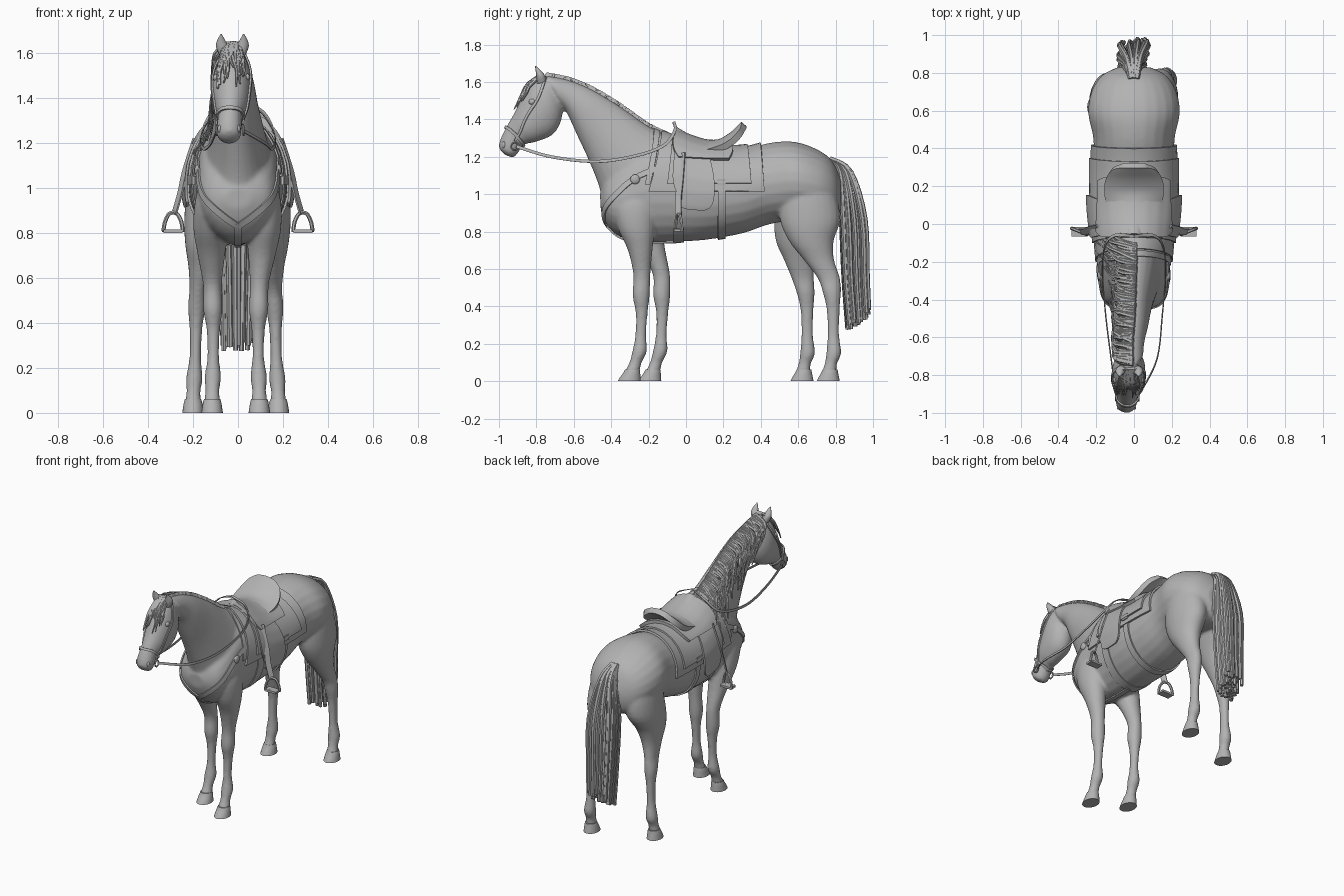
import bpy, bmesh, math, random
from mathutils import Vector
from mathutils.bvhtree import BVHTree

random.seed(7)
rnd = random.uniform
scene = bpy.context.scene
if "Cube" in bpy.data.objects:
    bpy.data.objects.remove(bpy.data.objects["Cube"])
grey = bpy.data.materials.new("plain grey")
grey.use_nodes = True
grey.diffuse_color = (.45, .45, .45, 1)
grey.node_tree.nodes["Principled BSDF"].inputs["Base Color"].default_value = grey.diffuse_color

def finish(name, data, *mods):
    """Make an object, bake its modifiers and shade it."""
    temp = bpy.data.objects.new(name, data)
    scene.collection.objects.link(temp)
    for kind, options in mods:
        mod = temp.modifiers.new(kind, kind)
        for key, value in options.items():
            setattr(mod, key, value)
    bpy.context.view_layer.update()
    deps = bpy.context.evaluated_depsgraph_get()
    mesh = bpy.data.meshes.new_from_object(temp.evaluated_get(deps))
    bpy.data.objects.remove(temp)
    mesh.materials.clear()
    mesh.materials.append(grey)
    mesh.shade_smooth()
    mesh.set_sharp_from_angle(angle=math.radians(45))
    ob = bpy.data.objects.new(name, mesh)
    scene.collection.objects.link(ob)
    return ob

def to_mesh(bm, name):
    bmesh.ops.recalc_face_normals(bm, faces=bm.faces)
    mesh = bpy.data.meshes.new(name)
    bm.to_mesh(mesh)
    bm.free()
    return mesh

def spline(rows, steps):
    """Smooth interpolation through rows of numbers."""
    out, last = [], len(rows) - 1
    for i in range(last):
        a, b, c, d = (rows[min(max(i + k, 0), last)] for k in (-1, 0, 1, 2))
        for k in range(steps):
            t = k / steps
            out.append(tuple(q + t * (r - p + t * (2 * p - 5 * q + 4 * r - s + t * (3 * (q - r) + s - p))) / 2
                             for p, q, r, s in zip(a, b, c, d)))
    return out + [tuple(rows[-1])]

def loft(bm, rows, sides=24, steps=4):
    """Closed skin over ellipses: row = upper y, z, lower y, z, half width, x."""
    rings = []
    for y1, z1, y2, z2, w, x in spline(rows, steps):
        c = Vector((x, (y1 + y2) / 2, (z1 + z2) / 2))
        h = Vector((0, (y1 - y2) / 2, (z1 - z2) / 2))
        angles = [math.tau * k / sides for k in range(sides)]
        rings.append([bm.verts.new(c + h * math.cos(a) + Vector((w * math.sin(a), 0, 0))) for a in angles])
    for a, b in zip(rings, rings[1:]):
        for k in range(sides):
            bm.faces.new((a[k], a[k - 1], b[k - 1], b[k]))
    bm.faces.new(rings[0])
    bm.faces.new(rings[-1])

def leg_rows(rows, side, shift):
    """Leg row = z, y, depth radius, x, width radius; the lower leg is shifted."""
    out = []
    for z, y, ry, x, rx in rows:
        f = min(1, max(0, (.95 - z) / .4))
        y += shift * f
        out.append((y - ry, z, y + ry, z, rx, side * x - (.02 * f if side < 0 else 0)))
    return out

torso = [(-.46, 1, -.455, .91, .06, 0), (-.42, 1.1, -.42, .83, .14, 0), (-.33, 1.2, -.34, .765, .178, 0),
         (-.2, 1.3, -.2, .745, .19, 0), (-.08, 1.31, -.08, .745, .2, 0), (.1, 1.25, .1, .755, .218, 0),
         (.3, 1.24, .3, .79, .218, 0), (.45, 1.275, .45, .84, .215, 0), (.58, 1.28, .6, .86, .243, 0),
         (.7, 1.24, .72, .85, .222, 0), (.78, 1.18, .8, .87, .165, 0), (.83, 1.08, .83, .92, .085, 0)]
neck = [(-.08, 1.31, -.44, .92, .15, 0), (-.2, 1.365, -.465, 1.04, .125, 0), (-.35, 1.47, -.52, 1.18, .1, -.005),
        (-.5, 1.56, -.58, 1.31, .085, -.01), (-.62, 1.61, -.63, 1.42, .075, -.02), (-.74, 1.635, -.66, 1.47, .07, -.02)]
head = [(-.76, 1.64, -.66, 1.5, .05, -.02), (-.83, 1.59, -.665, 1.4, .082, -.025), (-.875, 1.52, -.71, 1.32, .088, -.03),
        (-.915, 1.44, -.8, 1.28, .073, -.03), (-.955, 1.37, -.865, 1.265, .055, -.035),
        (-.99, 1.3, -.895, 1.225, .056, -.04), (-1, 1.25, -.91, 1.205, .05, -.04), (-.975, 1.215, -.93, 1.195, .025, -.04)]
fore_leg = [(1.06, -.25, .06, .11, .04), (.95, -.27, .115, .115, .075), (.82, -.265, .1, .115, .077),
            (.7, -.245, .066, .106, .061), (.57, -.236, .046, .095, .042), (.46, -.24, .046, .092, .043),
            (.37, -.237, .033, .09, .03), (.25, -.242, .029, .09, .026), (.16, -.248, .039, .092, .037),
            (.1, -.27, .033, .094, .031), (.05, -.288, .04, .095, .037)]
hind_leg = [(1.15, .64, .06, .11, .05), (1.03, .65, .14, .12, .1), (.87, .663, .162, .135, .1),
            (.75, .67, .12, .145, .08), (.65, .71, .082, .15, .056), (.55, .764, .06, .157, .039),
            (.47, .78, .048, .163, .04), (.38, .787, .035, .167, .029), (.25, .788, .031, .17, .026),
            (.15, .79, .04, .175, .037), (.095, .775, .033, .178, .031), (.05, .765, .04, .18, .037)]
sides = ((1, "left"), (-1, "right"))
legs = (("front", fore_leg, {1: 0, -1: .11}, -.29, .095), ("hind", hind_leg, {1: 0, -1: -.14}, .768, .18))

# Horse body: overlapping lofts fused into one smooth skin
bm = bmesh.new()
for rows in (torso, neck, head):
    loft(bm, rows)
for part, rows, shifts, _, _ in legs:
    for s, _ in sides:
        loft(bm, leg_rows(rows, s, shifts[s]))
body = finish("horse_body", to_mesh(bm, "body"), ("REMESH", dict(mode="VOXEL", voxel_size=.009)),
              ("SMOOTH", dict(factor=.5, iterations=9)))
body.data.shade_smooth()
tree = BVHTree.FromPolygons([v.co for v in body.data.vertices], [tuple(p.vertices) for p in body.data.polygons])

def snap(p, off):
    spot, normal, _, _ = tree.find_nearest(Vector(p))
    return spot + normal * off

def sheet(name, rows, thick):
    """Thickened grid over rows of points."""
    bm = bmesh.new()
    grid = [[bm.verts.new(p) for p in row] for row in rows]
    for a, b in zip(grid, grid[1:]):
        for j in range(len(a) - 1):
            bm.faces.new((a[j], a[j + 1], b[j + 1], b[j]))
    return finish(name, to_mesh(bm, name), ("SOLIDIFY", dict(thickness=thick, offset=0)))

def drape(name, outline, off, thick):
    """Layer over the barrel: row = angle from the top, front y, rear y."""
    rows = []
    for a, y0, y1 in spline(outline, 12):
        out = Vector((math.sin(math.radians(a)), 0, math.cos(math.radians(a))))
        axes = [Vector((0, y0 + (y1 - y0) * k / 10, 1)) for k in range(11)]
        rows.append([(tree.ray_cast(p + out, -out)[0] or p + out * .2) + out * off for p in axes])
    return sheet(name, rows, thick)

def strap(name, points, width, thick=.008, normal=None):
    """Flat band, laid on the skin unless a normal is given."""
    spots = [Vector(p) if normal else snap(p, .006) for p in spline(points, 8)]
    rows = []
    for i, p in enumerate(spots):
        along = spots[min(i + 1, len(spots) - 1)] - spots[max(i - 1, 0)]
        facing = Vector(normal) if normal else tree.find_nearest(p)[1]
        across = along.cross(facing).normalized() * width / 2
        rows.append((p - across, p + across))
    return sheet(name, rows, thick)

def tubes(name, paths, radius, tip=1, cyclic=False):
    curve = bpy.data.curves.new(name, "CURVE")
    curve.dimensions = "3D"
    curve.bevel_depth, curve.bevel_resolution, curve.use_fill_caps = radius, 1, True
    for points in paths:
        line = curve.splines.new("POLY")
        line.points.add(len(points) - 1)
        line.use_cyclic_u = cyclic
        for i, p in enumerate(points):
            line.points[i].co = (*p, 1)
            line.points[i].radius = 1 + (tip - 1) * i / len(points)
    return finish(name, curve)

def solid(name, place, size, round_shape=True):
    bm = bmesh.new()
    if round_shape:
        bmesh.ops.create_uvsphere(bm, u_segments=16, v_segments=10, radius=1)
    else:
        bmesh.ops.create_cube(bm, size=1)
    bmesh.ops.scale(bm, vec=size, verts=bm.verts)
    bmesh.ops.translate(bm, vec=place, verts=bm.verts)
    return finish(name, to_mesh(bm, name))

# Hooves
for part, _, shifts, y, x in legs:
    for s, label in sides:
        bm = bmesh.new()
        back = .014 if part == "front" else .008
        loft(bm, leg_rows([(.062, y + .003, .04, x, .036), (.045, y, .045, x, .041), (.02, y - back * .6, .055, x, .045),
                           (0, y - back, .062, x, .048)], s, shifts[s]), steps=2)
        finish(f"{part}_hoof_{label}", to_mesh(bm, "hoof"))

# Ears, eyes and nostrils
for s, label in sides:
    x = -.025 + s * .04
    bm = bmesh.new()
    loft(bm, [(-.795, 1.59, -.745, 1.6, .02, x), (-.8, 1.625, -.755, 1.635, .027, x + s * .006),
              (-.803, 1.655, -.775, 1.66, .018, x + s * .01), (-.808, 1.685, -.802, 1.685, .003, x + s * .01)], 12)
    finish(f"ear_{label}", to_mesh(bm, "ear"))
    solid(f"eye_{label}", snap((-.03 + s * .1, -.835, 1.5), -.004), (.012, .019, .016))
    solid(f"nostril_rim_{label}", snap((-.04 + s * .06, -.985, 1.265), -.003), (.009, .01, .018))

# Tail: hanging strands
strands = []
for _ in range(65):
    x, j = rnd(-.07, .065), rnd(-.085, .045)
    strands.append(spline([(x * .25, .77, 1.19), (x * .6, .86 + j * .5, 1.12), (x * 1.2, .915 + j, .87),
                           (x * 1.1, .928 + j, .55), (x, .94 + j * .9, .34 + j * .5 + rnd(-.03, .03))], 4))
tubes("tail", strands, .014, .8)

# Mane lying over the right side of the neck, and forelock
strands = []
for y, z, _, _, _, x in spline(neck, 18)[6:]:
    drop, sweep = rnd(.1, .3), rnd(.2, .8)
    path = [(x + .015, y, z + .003)]
    for f in (.15, .5, 1):
        path.append(snap((x - .06 - .1 * f, y + sweep * drop * f + rnd(-.02, .02), z - drop * f), rnd(.006, .022)))
    strands.append(spline(path, 4))
tubes("mane", strands, .014, .2)
strands = []
for _ in range(30):
    x, fall = rnd(-.08, .075), rnd(.4, 1.1)
    strands.append(spline([(-.025 + x * .4, -.765, 1.645)] + [
        snap((-.03 + x * (.8 + f * .8) + rnd(-.015, .015), -.84 - .1 * f, 1.62 - .15 * f), .014)
        for f in (.2 * fall, .6 * fall, fall)], 4))
tubes("forelock", strands, .012, .2)

# Saddle blanket, pad, panel, girths and withers strap
drape("saddle_blanket", [(-86, -.2, .42), (0, -.13, .4), (86, -.2, .42)], .009, .013)
drape("saddle_pad", [(-76, -.1, .35), (0, -.07, .33), (76, -.1, .35)], .02, .012)
drape("saddle_panel", [(-45, -.04, .23), (-30, -.07, .25), (0, -.06, .25), (30, -.07, .25), (45, -.04, .23)], .032, .028)
drape("front_girth", [(80, -.07, -.01), (180, -.07, -.01), (280, -.07, -.01)], .004, .006)
drape("rear_girth", [(60, .17, .21), (180, .17, .21), (300, .17, .21)], .006, .01)
drape("withers_strap", [(-75, -.22, -.19), (0, -.17, -.14), (75, -.22, -.19)], .006, .008)

# Seat: dished, with a raised rear edge; row = y, z, half width, side drop
seat = spline([(-.06, 1.345, .06, .08), (0, 1.31, .095, .08), (.08, 1.28, .13, .06), (.17, 1.275, .15, .035),
               (.24, 1.31, .145, .035), (.29, 1.355, .115, .03), (.31, 1.375, .06, .01)], 4)
ks = [k / 8 for k in range(-8, 9)]
sheet("saddle_seat", [[(w * k, y, z - drop * k * k) for k in ks] for y, z, w, drop in seat], .036)

# Flaps, stirrups, breast collar, bridle and reins on both sides
arch = spline([(.246, .81), (.252, .85), (.268, .882), (.29, .892), (.311, .88), (.326, .845), (.332, .81)], 3)
mid = -.035
for s, label in sides:
    drape(f"saddle_flap_{label}", [(s * 35, -.06, .12), (s * 70, -.07, .15), (s * 95, -.04, .15),
                                   (s * 106, -.03, .13), (s * 110, .02, .1)], .03, .012)
    strap(f"stirrup_leather_{label}", [(s * .19, -.02, 1.22), (s * .235, -.03, 1.08), (s * .257, -.04, .98),
                                       (s * .284, -.04, .885)], .036, normal=(s, -.6, .3))
    tubes(f"stirrup_{label}", [[(s * x, -.155 + x * .4, z) for x, z in arch]], .009, cyclic=True)
    solid(f"stirrup_tread_{label}", (s * .289, -.04, .808), (.085, .05, .014), False)
    solid(f"girth_buckle_{label}", snap((s * .3, .19, 1.08), .015), (.02, .05, .035), False)
    strap(f"breast_collar_{label}", [(s * .24, -.1, 1.17), (s * .21, -.27, 1.1), (s * .155, -.4, .97),
                                     (s * .08, -.47, .87), (0, -.47, .8)], .03)
    solid(f"collar_ring_{label}", snap((s * .22, -.28, 1.09), .006), (.012, .026, .026))
    strap(f"cheek_strap_{label}", [(mid + s * .08, -.91, 1.28), (mid + s * .1, -.86, 1.41), (mid + s * .1, -.79, 1.52),
                                   (mid + s * .05, -.75, 1.63)], .014)
    strap(f"noseband_{label}", [(mid, -.97, 1.36), (mid + s * .05, -.95, 1.35), (mid + s * .08, -.91, 1.31),
                                (mid + s * .04, -.86, 1.25), (mid, -.86, 1.24)], .016)
    ring = [(mid + s * .06, -.915 + .02 * math.cos(k / 2), 1.255 + .02 * math.sin(k / 2)) for k in range(12)]
    tubes(f"bit_ring_{label}", [ring], .005, cyclic=True)
    strap(f"rein_{label}", [(mid + s * .06, -.905, 1.255), (s * .12, -.72, 1.2), (s * .15, -.48, 1.175),
                            (s * .165, -.27, 1.205), (s * .155, -.12, 1.26), (s * .1, -.06, 1.34),
                            (0, -.065, 1.385)], .016, .005, (s, 0, .15))

# Strap from the breast collar down between the front legs
strap("chest_strap", [(0, -.47, .81), (0, -.41, .77), (0, -.3, .73), (0, -.05, .72)], .03)
